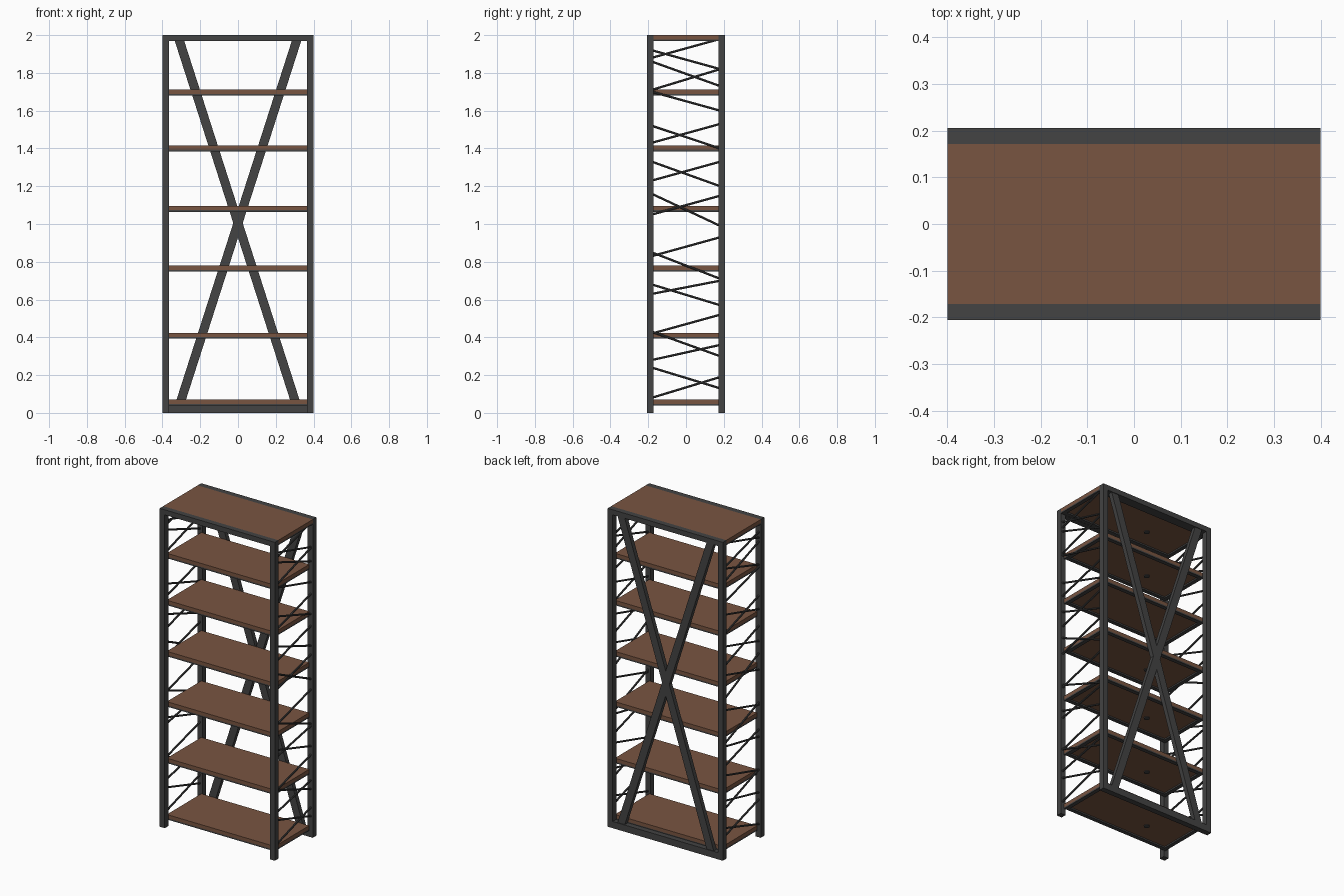
import bpy
from mathutils import Vector

cube = bpy.data.objects.get("Cube")
if cube:
    bpy.data.objects.remove(cube, do_unlink=True)


def material(name, rgb):
    m = bpy.data.materials.new(name)
    m.use_nodes = True
    m.diffuse_color = (*rgb, 1)
    m.node_tree.nodes["Principled BSDF"].inputs["Base Color"].default_value = (*rgb, 1)
    return m


wood = material("brown_wood", (0.19, 0.09, 0.053))
metal = material("dark_metal", (0.056, 0.056, 0.056))


def finish(name, mat):
    ob = bpy.context.object
    ob.name = name
    ob.data.materials.append(mat)
    return ob


def box(name, lo, hi, mat):
    """Axis-aligned box between two corners."""
    lo, hi = Vector(lo), Vector(hi)
    bpy.ops.mesh.primitive_cube_add(size=1, location=(lo + hi) / 2)
    bpy.context.object.scale = hi - lo
    bpy.ops.object.transform_apply(location=False, rotation=False)
    return finish(name, mat)


def rod(name, a, b, radius, mat):
    """Thin round bar between two points."""
    a, b = Vector(a), Vector(b)
    bpy.ops.mesh.primitive_cylinder_add(vertices=8, radius=radius, depth=(b - a).length,
                                        location=(a + b) / 2)
    bpy.context.object.rotation_euler = (b - a).to_track_quat("Z", "Y").to_euler()
    ob = finish(name, mat)
    bpy.ops.object.shade_smooth_by_angle()
    return ob


W, D, POST = 0.4, 0.206, 0.035     # half width, half depth, post size
IN = D - POST                      # half depth between the posts

# Corner posts
for sx, side in ((-1, "right"), (1, "left")):
    for sy, end in ((-1, "front"), (1, "back")):
        x, y = sorted((sx * W, sx * (W - POST))), sorted((sy * D, sy * IN))
        box(f"{end}_{side}_post", (x[0], y[0], 0), (x[1], y[1], 2), metal)

# Top rails front and back, bottom rail at the back only
X = W - POST
box("front_top_rail", (-X, -D, 1.968), (X, -IN, 2), metal)
box("back_top_rail", (-X, IN, 1.968), (X, D, 2), metal)
box("back_bottom_rail", (-X, IN, 0), (X, D, 0.042), metal)


# Shelf: wooden board on a thin metal frame, with a small disc underneath
def shelf(name, top, half):
    board, base, lip = top - 0.022, top - 0.031, 0.025
    box(name + "_board", (-half, -IN, board), (half, IN, top), wood)
    for s in (-1, 1):
        y = sorted((s * IN, s * (IN - lip)))
        x = sorted((s * half, s * (half - lip)))
        box(name + "_long_frame", (-half, y[0], base), (half, y[1], board), metal)
        box(name + "_end_frame", (x[0], lip - IN, base), (x[1], IN - lip, board), metal)
    bpy.ops.mesh.primitive_cylinder_add(vertices=16, radius=0.016, depth=0.006,
                                        location=(-0.12, -0.03, board - 0.003))
    finish(name + "_disc", metal)


shelf("top_shelf", 2, W)
for i, z in enumerate((0.07, 0.424, 0.779, 1.095, 1.416, 1.711)):
    shelf(f"shelf_{i + 1}", z, 0.375)

# Crossed flat braces on the back, with ends cut level
for s in (-1, 1):
    brace = box("back_brace", (-0.025, IN + 0.004, 0.04), (0.025, D - 0.004, 1.97), metal)
    for v in brace.data.vertices:
        v.co.x += s * 0.31 * (1 if v.co.z > 0 else -1)

# Thin slanting rods on both ends: (front height, back height)
heights = ((1.92, 1.82), (1.88, 1.98), (1.86, 1.73), (1.71, 1.82), (1.70, 1.60),
           (1.52, 1.40), (1.43, 1.53), (1.33, 1.20), (1.23, 1.33), (1.16, 0.99),
           (1.05, 1.15), (0.85, 0.71), (0.83, 0.93), (0.68, 0.57), (0.63, 0.70),
           (0.43, 0.30), (0.42, 0.52), (0.28, 0.36), (0.24, 0.13), (0.08, 0.19))
for s in (-1, 1):
    for front, back in heights:
        rod("side_rod", (s * 0.385, -IN - 0.01, front), (s * 0.385, IN + 0.01, back),
            0.006, metal)
